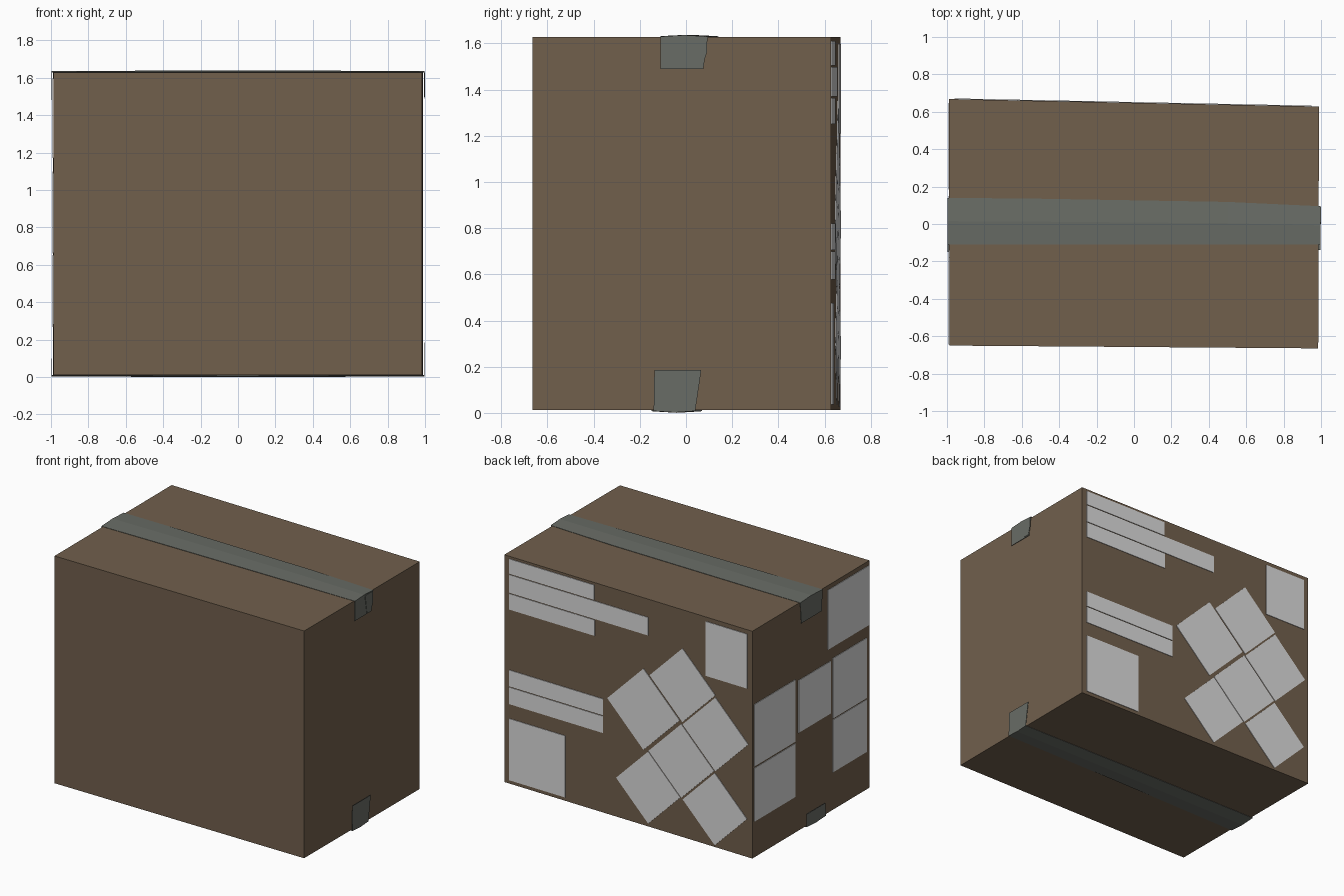
import bpy
import bmesh
from mathutils import Vector
from math import cos, sin, radians

if "Cube" in bpy.data.objects:
    bpy.data.objects.remove(bpy.data.objects["Cube"], do_unlink=True)


def material(name, colour):
    mat = bpy.data.materials.new(name)
    mat.use_nodes = True
    mat.diffuse_color = (*colour, 1)
    bsdf = mat.node_tree.nodes["Principled BSDF"]
    bsdf.inputs["Base Color"].default_value = (*colour, 1)
    bsdf.inputs["Roughness"].default_value = 0.8
    return mat


CARDBOARD = material("brown cardboard", (0.165, 0.115, 0.073))
TAPE = material("grey tape", (0.14, 0.15, 0.132))
PAPER = material("pale paper", (0.7, 0.7, 0.7))


def finish(name, bm, mat):
    bmesh.ops.recalc_face_normals(bm, faces=bm.faces)
    mesh = bpy.data.meshes.new(name)
    bm.to_mesh(mesh)
    bm.free()
    mesh.materials.append(mat)
    obj = bpy.data.objects.new(name, mesh)
    bpy.context.collection.objects.link(obj)
    return obj


def prism(name, outline, push, mat):
    """Close the outline and extrude it along push."""
    bm = bmesh.new()
    face = bm.faces.new([bm.verts.new(p) for p in outline])
    new = bmesh.ops.extrude_face_region(bm, geom=[face])["geom"]
    bmesh.ops.translate(bm, vec=push, verts=[v for v in new if isinstance(v, bmesh.types.BMVert)])
    return finish(name, bm, mat)


# Carton with slightly skewed walls
BOTTOM, TOP = 0.012, 1.627
front_left, front_right = Vector((-0.987, -0.65, 0)), Vector((0.985, -0.665, 0))
back_right, back_left = Vector((0.989, 0.628, 0)), Vector((-0.989, 0.668, 0))
lift = Vector((0, 0, BOTTOM))
prism("carton", [p + lift for p in (front_left, front_right, back_right, back_left)],
      (0, 0, TOP - BOTTOM), CARDBOARD)


def label(name, start, end, axis, corners):
    """Paper plate on the wall from start to end; corners are (axis value, z)."""
    run = end - start
    out = Vector((-run.y, run.x, 0)).normalized()
    if out.dot(start + end) < 0:
        out.negate()
    points = [start + run * ((a - start[axis]) / run[axis]) + Vector((0, 0, z)) for a, z in corners]
    prism(name, points, out * 0.004, PAPER)


def rectangle(a0, a1, z0, z1):
    return [(a0, z0), (a1, z0), (a1, z1), (a0, z1)]


def tilted(a, z, side):
    reach = side / 2 ** 0.5
    return [(a + reach * cos(radians(t)), z + reach * sin(radians(t))) for t in range(0, 360, 90)]


# Upright labels on the back wall
for i, box in enumerate([
        (0.95, 0.27, 1.505, 1.61), (0.95, -0.16, 1.37, 1.498), (0.95, 0.265, 1.25, 1.363),
        (-0.62, -0.95, 1.21, 1.597), (0.95, 0.20, 0.705, 0.82), (0.95, 0.20, 0.578, 0.698),
        (0.95, 0.50, 0.037, 0.475)]):
    label(f"back_label_{i + 1}", back_left, back_right, 0, rectangle(*box))

# Diagonal labels on the back wall
for i, (x, z, side) in enumerate([
        (-0.123, 0.836, 0.408), (-0.434, 1.092, 0.37), (-0.697, 0.815, 0.37),
        (-0.425, 0.552, 0.37), (-0.161, 0.29, 0.362), (-0.692, 0.282, 0.362)]):
    label(f"diagonal_label_{i + 1}", back_left, back_right, 0, tilted(x, z, side))

# Labels on the side wall
for i, box in enumerate([
        (-0.18, -0.643, 1.172, 1.595), (-0.233, -0.616, 0.663, 1.09), (-0.233, -0.616, 0.28, 0.653),
        (0.151, -0.21, 0.708, 1.08), (0.647, 0.185, 0.66, 1.10), (0.647, 0.185, 0.267, 0.647)]):
    label(f"side_label_{i + 1}", front_left, back_left, 1, rectangle(*box))


def tape(name, stations, bulge):
    """Strip through stations (x, z, near y, far y), raised along its middle."""
    bm = bmesh.new()
    rows = []
    for i, (x, z, y0, y1) in enumerate(stations):
        rise = bulge if 0 < i < len(stations) - 1 else 0
        rows.append([bm.verts.new((x, y0 + (y1 - y0) * t, z + rise * (1 - abs(2 * t - 1))))
                     for t in (0, 0.25, 0.5, 0.75, 1)])
    for a, b in zip(rows, rows[1:]):
        for j in range(4):
            bm.faces.new((a[j], a[j + 1], b[j + 1], b[j]))
    obj = finish(name, bm, TAPE)
    thick = obj.modifiers.new("thickness", "SOLIDIFY")
    thick.thickness = 0.003
    thick.offset = 0
    return obj


# Tape over the top and bottom seams, folded down the sides
EDGE = 0.996
tape("top_tape", [
    (-EDGE, 1.48, -0.10, 0.13), (-EDGE, TOP + 0.002, -0.11, 0.14),
    (-0.5, TOP + 0.003, -0.11, 0.135), (0.5, TOP + 0.003, -0.11, 0.118),
    (EDGE, TOP + 0.002, -0.11, 0.095), (EDGE, 1.49, -0.11, 0.075)], 0.006)
tape("bottom_tape", [
    (-EDGE, 0.10, -0.14, 0.07), (-EDGE, BOTTOM - 0.003, -0.15, 0.07),
    (0, BOTTOM - 0.004, -0.14, 0.06),
    (EDGE, BOTTOM - 0.003, -0.14, 0.04), (EDGE, 0.185, -0.137, 0.066)], -0.006)

# Overlapping tape end on the right fold
prism("tape_fold", [(EDGE, 0.0, TOP), (EDGE, 0.09, TOP), (EDGE, 0.09, 1.56),
                    (EDGE, 0.07, 1.497), (EDGE, 0.02, 1.497)], (0.004, 0, 0), TAPE)
